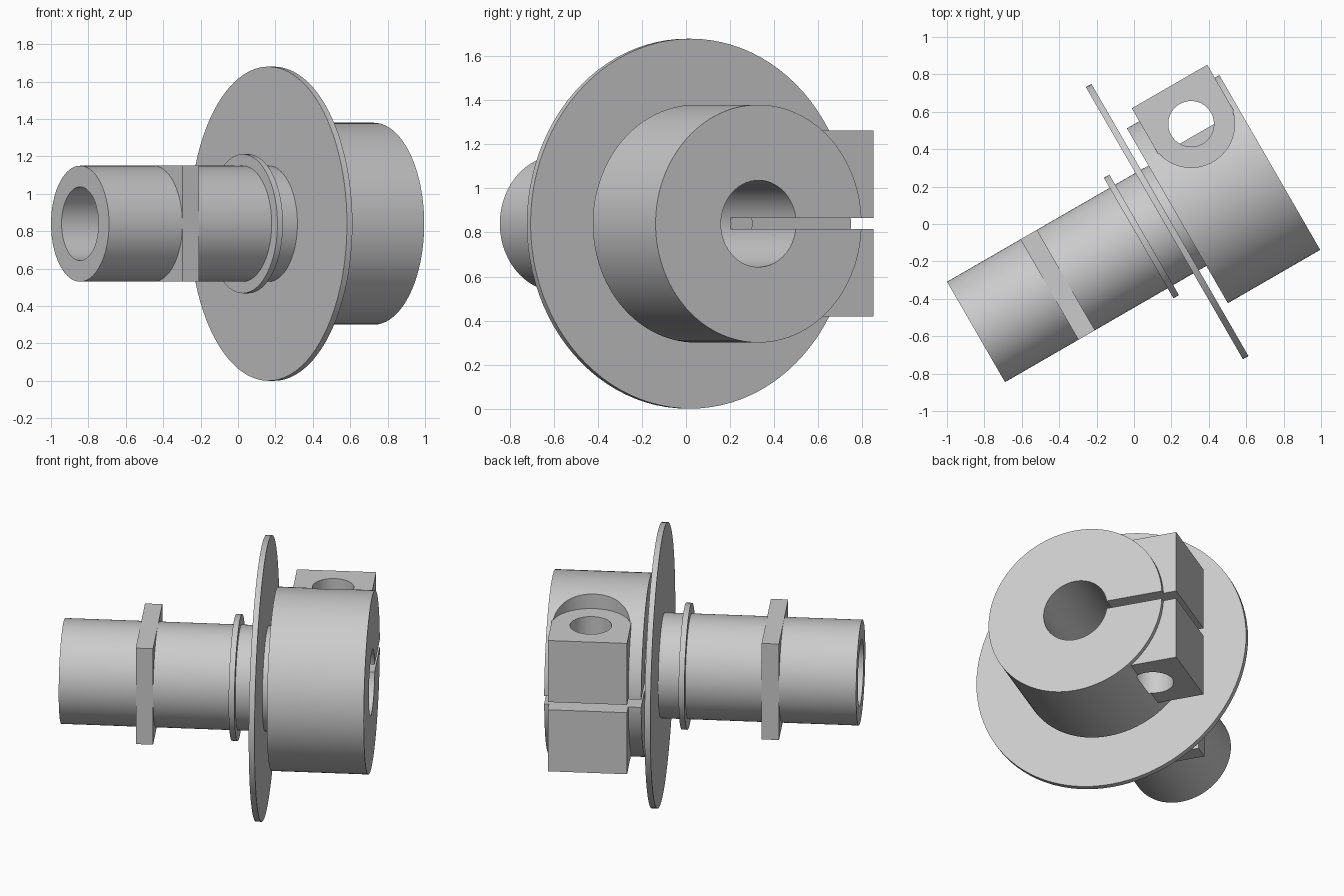
import bpy, bmesh, math
from mathutils import Matrix, Vector

cube = bpy.data.objects.get("Cube")
if cube:
    bpy.data.objects.remove(cube, do_unlink=True)

# Single metal colour
GREY = (0.6, 0.6, 0.6, 1.0)
metal = bpy.data.materials.new("grey_metal")
metal.use_nodes = True
metal.diffuse_color = GREY
metal.node_tree.nodes["Principled BSDF"].inputs["Base Color"].default_value = GREY

# Local frame: x runs along the shaft axis, then turned about the vertical
PLACE = Matrix.Rotation(math.radians(30), 4, 'Z') @ Matrix.Translation((0, -0.0775, 0.84))
SEGMENTS = 96
BORE, SHAFT, COLLAR = 0.197, 0.31, 0.54


def finish(name, bm):
    bmesh.ops.recalc_face_normals(bm, faces=bm.faces[:])
    bm.transform(PLACE)
    mesh = bpy.data.meshes.new(name)
    bm.to_mesh(mesh)
    bm.free()
    mesh.materials.append(metal)
    obj = bpy.data.objects.new(name, mesh)
    bpy.context.collection.objects.link(obj)
    return obj


def tube(name, x0, x1, outer, inner):
    """Ring-shaped body turned about the shaft axis."""
    bm = bmesh.new()
    pts = [(x0, inner), (x0, outer), (x1, outer), (x1, inner)]
    vs = [bm.verts.new((x, r, 0)) for x, r in pts]
    edges = [bm.edges.new((vs[i], vs[(i + 1) % 4])) for i in range(4)]
    bmesh.ops.spin(bm, geom=vs + edges, cent=(0, 0, 0), axis=(1, 0, 0),
                   angle=math.tau, steps=SEGMENTS, use_duplicate=False)
    bmesh.ops.remove_doubles(bm, verts=bm.verts[:], dist=1e-5)
    return finish(name, bm)


def box(name, low, high):
    low, high = Vector(low), Vector(high)
    bm = bmesh.new()
    bmesh.ops.create_cube(bm, size=1, matrix=Matrix.Translation((low + high) / 2)
                          @ Matrix.Diagonal((*(high - low), 1)))
    return finish(name, bm)


def rod(name, centre, radius, length, axis):
    bm = bmesh.new()
    turn = Matrix.Rotation(math.pi / 2, 4, 'Y') if axis == 'X' else Matrix()
    bmesh.ops.create_cone(bm, cap_ends=True, segments=SEGMENTS, radius1=radius,
                          radius2=radius, depth=length,
                          matrix=Matrix.Translation(centre) @ turn)
    return finish(name, bm)


def combine(target, tool, operation, keep=False):
    mod = target.modifiers.new(operation.lower(), 'BOOLEAN')
    mod.operation, mod.object, mod.solver = operation, tool, 'EXACT'
    bpy.context.view_layer.objects.active = target
    bpy.ops.object.modifier_apply(modifier=mod.name)
    if not keep:
        bpy.data.objects.remove(tool, do_unlink=True)


# Turned parts
sleeve = tube("sleeve", -1.02, 0.223, SHAFT, BORE)
ring = tube("retaining_ring", -0.016, 0.018, 0.372, SHAFT - 0.01)
disc = tube("large_disc", 0.143, 0.177, 0.84, SHAFT - 0.01)
collar = tube("clamp_collar", 0.223, 0.793, COLLAR, BORE)

# Square key flange, its flats level with the sleeve
flange = box("square_flange", (-0.567, -SHAFT, -SHAFT), (-0.465, SHAFT, SHAFT))
combine(flange, rod("flange_bore", (-0.516, 0, 0), SHAFT - 0.02, 0.5, 'X'), 'DIFFERENCE')

# Clamp lug on the collar, with a round seat and a bolt hole
BOLT_X, BOLT_Y, LUG_R, LUG_Z = 0.532, 0.3885, 0.233, 0.4225
combine(collar, rod("bolt_seat", (BOLT_X, BOLT_Y, LUG_Z + 0.2), LUG_R, 0.4, 'Z'), 'DIFFERENCE')
combine(collar, box("clamp_lug", (BOLT_X - LUG_R, 0.29, -LUG_Z),
                    (BOLT_X + LUG_R, 0.619, LUG_Z)), 'UNION')
combine(collar, rod("bolt_hole", (BOLT_X, BOLT_Y, 0.085), 0.122, 1.03, 'Z'), 'DIFFERENCE')

# Clamping slot from the bore outwards
slot = box("slot_cutter", (0.2, 0.1, -0.025), (0.9, 0.7, 0.025))
combine(sleeve, slot, 'DIFFERENCE', keep=True)
combine(collar, slot, 'DIFFERENCE')

# Smooth the round walls, keep the edges sharp
for obj in (sleeve, ring, disc, collar, flange):
    bpy.ops.object.select_all(action='DESELECT')
    obj.select_set(True)
    bpy.context.view_layer.objects.active = obj
    bpy.ops.object.shade_smooth_by_angle(angle=math.radians(30))
